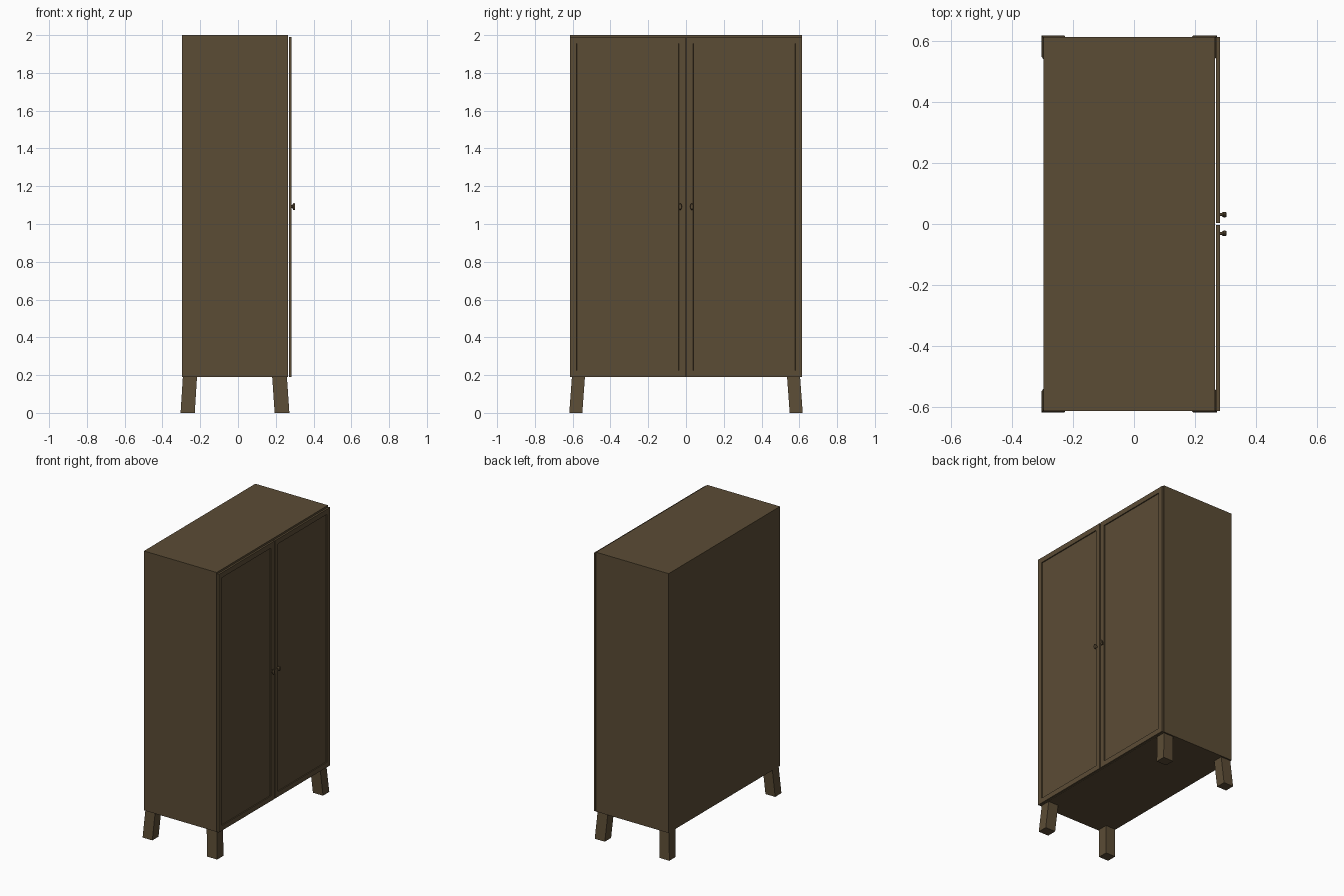
import bpy, bmesh, math
from mathutils import Matrix, Vector

if "Cube" in bpy.data.objects:
    bpy.data.objects.remove(bpy.data.objects["Cube"])

wood = bpy.data.materials.new("dark brown wood")
wood.diffuse_color = (0.105, 0.072, 0.036, 1)
wood.use_nodes = True
wood.node_tree.nodes["Principled BSDF"].inputs["Base Color"].default_value = wood.diffuse_color


def finish(name, bm):
    bmesh.ops.recalc_face_normals(bm, faces=bm.faces)
    mesh = bpy.data.meshes.new(name)
    bm.to_mesh(mesh)
    bm.free()
    mesh.materials.append(wood)
    obj = bpy.data.objects.new(name, mesh)
    bpy.context.collection.objects.link(obj)
    return obj


def box(lo, hi):
    bm = bmesh.new()
    lo, hi = Vector(lo), Vector(hi)
    bmesh.ops.create_cube(bm, size=1, matrix=Matrix.Translation((lo + hi) / 2)
                          @ Matrix.Diagonal((*(hi - lo), 1)))
    return bm


# cabinet carcass
finish("cabinet_body", box((-0.296, -0.614, 0.19), (0.265, 0.614, 2.0)))


# framed door with recessed panel
def door(name, y0, y1):
    bm = box((0.269, y0, 0.19), (0.282, y1, 1.99))
    bm.normal_update()
    front = [f for f in bm.faces if f.normal.x > 0.9]
    bmesh.ops.inset_region(bm, faces=front, thickness=0.05)
    bmesh.ops.inset_region(bm, faces=front, thickness=0.0005)
    for v in front[0].verts:
        v.co.x -= 0.007
    finish(name, bm)


# oval knob on a thin stem
def knob(name, y):
    bm = bmesh.new()
    turn = Matrix.Rotation(math.pi / 2, 4, 'Y')

    def disc(x0, x1, r0, r1, stretch):
        bmesh.ops.create_cone(
            bm, cap_ends=True, segments=16, radius1=r0, radius2=r1, depth=x1 - x0,
            matrix=Matrix.Translation(((x0 + x1) / 2, y, 1.092))
            @ Matrix.Diagonal((1, 1, stretch, 1)) @ turn)
    disc(0.280, 0.291, 0.005, 0.005, 1.5)
    disc(0.289, 0.293, 0.006, 0.009, 2)
    disc(0.293, 0.299, 0.009, 0.009, 2)
    disc(0.299, 0.303, 0.009, 0.007, 2)
    finish(name, bm)


for side, s in (("left", -1), ("right", 1)):
    door(side + "_door", *sorted((s * 0.003, s * 0.614)))
    knob(side + "_knob", s * 0.031)


# splayed legs: the foot is shifted outwards
def leg(name, x0, x1, dx, s):
    bm = box((x0, min(s * 0.535, s * 0.604), 0), (x1, max(s * 0.535, s * 0.604), 0.19))
    for v in bm.verts:
        if v.co.z < 0.01:
            v.co.x += dx
            v.co.y += s * 0.014
    finish(name, bm)


for side, s in (("left", -1), ("right", 1)):
    leg("back_leg_" + side, -0.292, -0.217, -0.012, s)
    leg("front_leg_" + side, 0.181, 0.259, 0.013, s)
